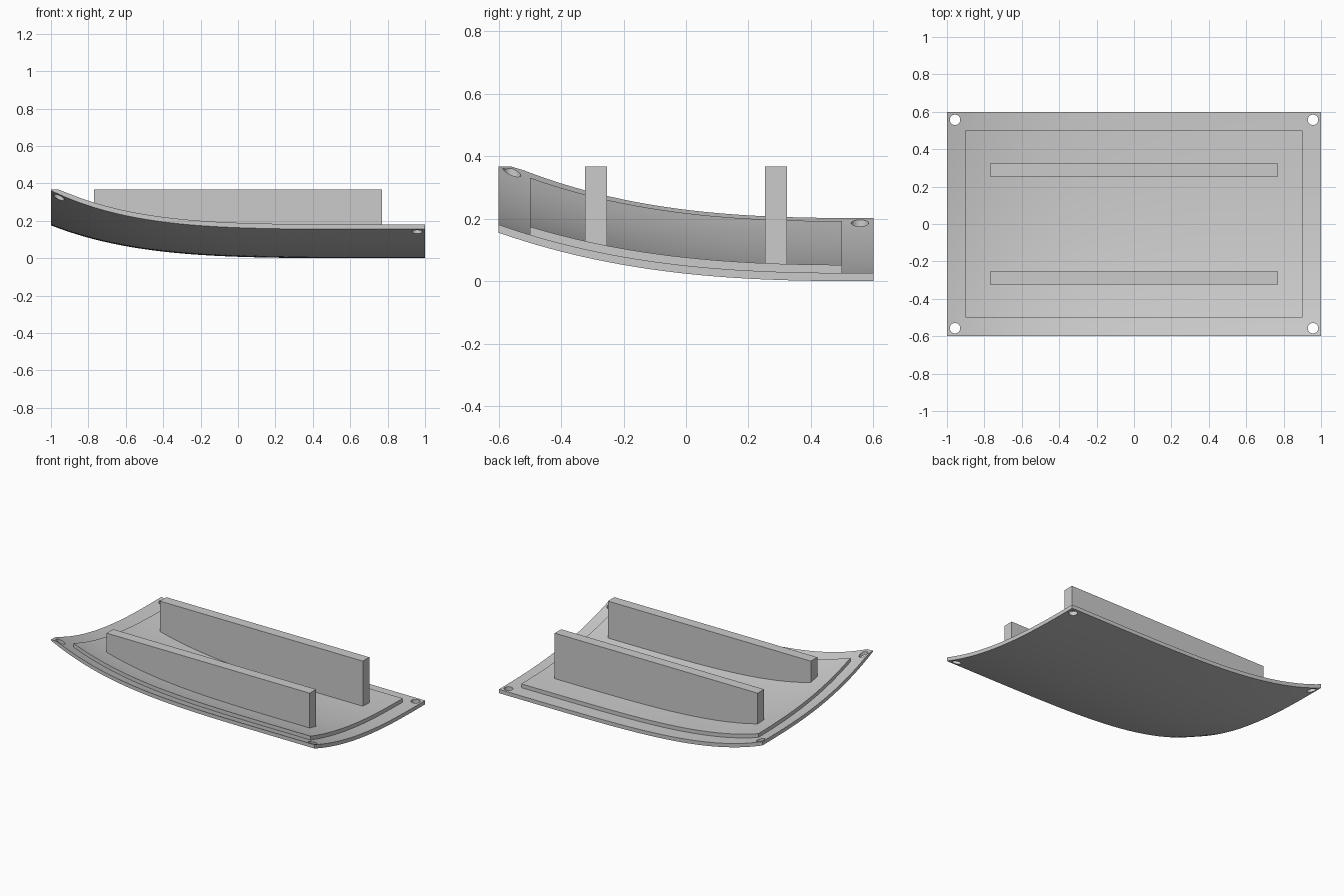
import bpy, bmesh, math

cube = bpy.data.objects.get("Cube")
if cube:
    bpy.data.objects.remove(cube, do_unlink=True)

TOP = 0.367      # flat ceiling shared by the ribs and the raised corner
SKIN = 0.026     # thickness of each layer

grey = bpy.data.materials.new("light_grey")
grey.use_nodes = True
grey.diffuse_color = (0.6, 0.6, 0.6, 1)
grey.node_tree.nodes["Principled BSDF"].inputs["Base Color"].default_value = (0.6, 0.6, 0.6, 1)


def shell(x, y):
    """Height of the curved underside."""
    a = ((1 - x) / 2) ** 4.5
    b = ((0.6 - y) / 1.2) ** 2.7
    return 0.176 * a + 0.155 * b + 0.031 * (a * b) ** 1.3


def offset(h):
    return lambda x, y: min(shell(x, y) + h, TOP)


def slab(name, xs, ys, low, high, nx, ny):
    """Closed block between two height functions."""
    bm = bmesh.new()
    layers = []
    for fn in (low, high):
        rows = []
        for j in range(ny + 1):
            y = ys[0] + (ys[1] - ys[0]) * j / ny
            row = []
            for i in range(nx + 1):
                x = xs[0] + (xs[1] - xs[0]) * i / nx
                row.append(bm.verts.new((x, y, fn(x, y))))
            rows.append(row)
        layers.append(rows)
    bot, top = layers
    for j in range(ny):
        for i in range(nx):
            for g in (bot, top):
                bm.faces.new((g[j][i], g[j][i + 1], g[j + 1][i + 1], g[j + 1][i]))
    # rim walls
    for j in (0, ny):
        for i in range(nx):
            bm.faces.new((bot[j][i], bot[j][i + 1], top[j][i + 1], top[j][i]))
    for i in (0, nx):
        for j in range(ny):
            bm.faces.new((bot[j][i], bot[j + 1][i], top[j + 1][i], top[j][i]))
    bmesh.ops.recalc_face_normals(bm, faces=bm.faces[:])
    mesh = bpy.data.meshes.new(name)
    bm.to_mesh(mesh)
    bm.free()
    obj = bpy.data.objects.new(name, mesh)
    bpy.context.collection.objects.link(obj)
    mesh.materials.append(grey)
    return obj


def activate(obj):
    bpy.ops.object.select_all(action='DESELECT')
    obj.select_set(True)
    bpy.context.view_layer.objects.active = obj


# Curved base plate, raised inner panel and two flat-topped ribs
plate = slab("base_plate", (-1, 1), (-0.6, 0.6), shell, offset(SKIN), 48, 30)
panel = slab("raised_panel", (-0.9, 0.9), (-0.5, 0.5), offset(SKIN * 0.5), offset(SKIN * 2), 44, 26)
parts = [plate, panel]
for name, y in (("front_rib", -0.288), ("back_rib", 0.288)):
    parts.append(slab(name, (-0.77, 0.77), (y - 0.035, y + 0.035),
                      offset(SKIN), lambda x, y: TOP, 32, 1))

# Screw holes through the four corners
for sx in (-1, 1):
    for sy in (-1, 1):
        bpy.ops.mesh.primitive_cylinder_add(vertices=32, radius=0.028, depth=1,
                                            location=(sx * 0.957, sy * 0.557, 0.2))
        cutter = bpy.context.object
        cutter.name = "hole_cutter"
        cutter.hide_render = True
        cutter.data.materials.append(grey)
        activate(plate)
        mod = plate.modifiers.new("hole", 'BOOLEAN')
        mod.operation = 'DIFFERENCE'
        mod.solver = 'EXACT'
        mod.object = cutter
        bpy.ops.object.modifier_apply(modifier=mod.name)
        bpy.data.objects.remove(cutter, do_unlink=True)

for part in parts:
    activate(part)
    bpy.ops.object.shade_smooth_by_angle(angle=math.radians(30))
